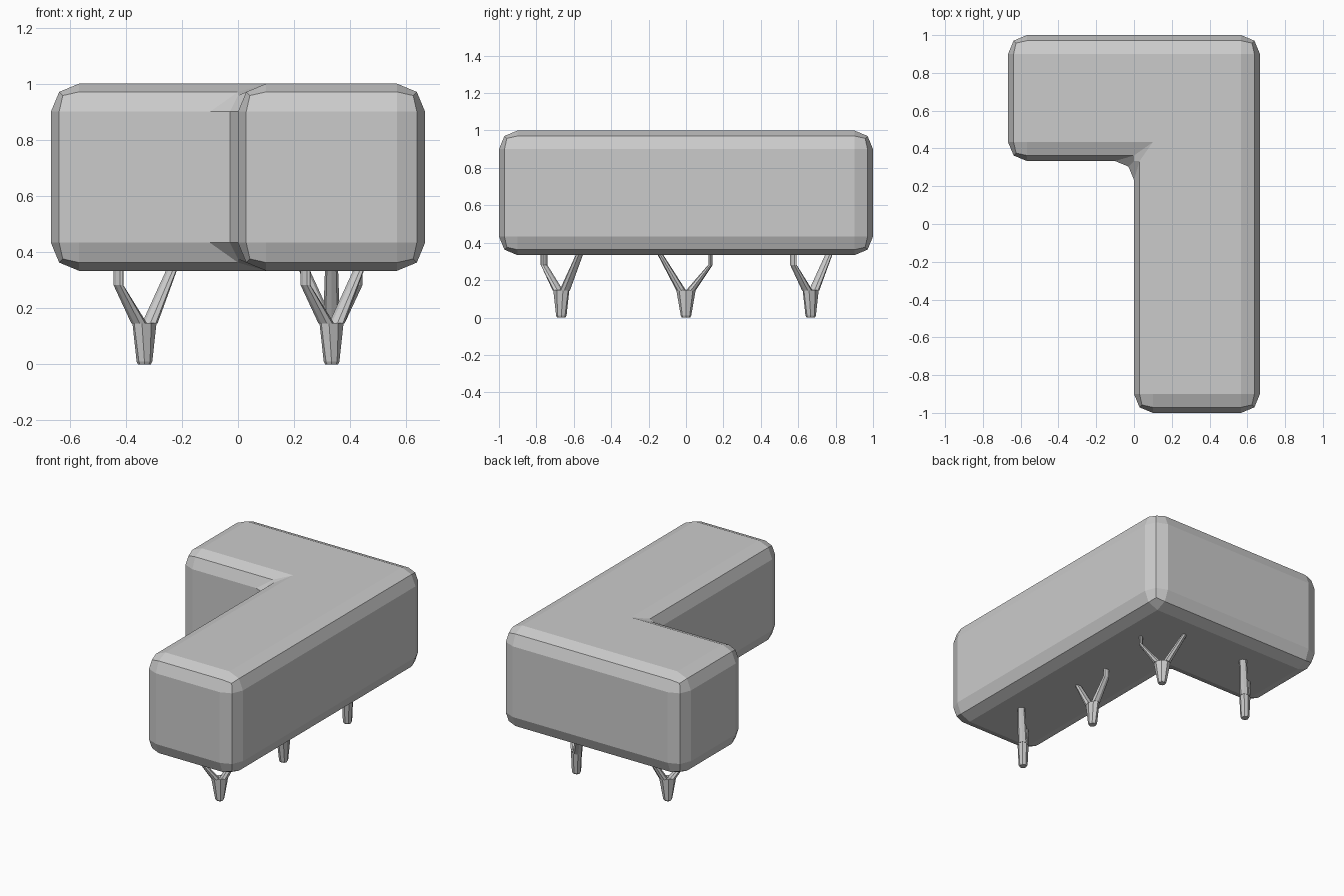
import bpy, bmesh, math

if "Cube" in bpy.data.objects:
    bpy.data.objects.remove(bpy.data.objects["Cube"])

C = 2 / 3      # size of one square cell of the L
BASE = 1 / 3   # underside height of the body


def finish(bm, name):
    bmesh.ops.recalc_face_normals(bm, faces=bm.faces)
    mesh = bpy.data.meshes.new(name)
    bm.to_mesh(mesh)
    bm.free()
    obj = bpy.data.objects.new(name, mesh)
    bpy.context.collection.objects.link(obj)
    return obj


def loft(bm, rings, sides=8):
    """Stack of horizontal elliptic rings: (u centre, u radius, v radius, z)."""
    loops = []
    for cu, ru, rv, z in rings:
        loops.append([bm.verts.new((cu + ru * math.cos(2 * math.pi * i / sides),
                                    rv * math.sin(2 * math.pi * i / sides), z))
                      for i in range(sides)])
    for a, b in zip(loops, loops[1:]):
        for i in range(sides):
            j = (i + 1) % sides
            bm.faces.new((a[i], a[j], b[j], b[i]))
    bm.faces.new(loops[0][::-1])
    bm.faces.new(loops[-1])


# L-shaped body with every edge rounded in two steps
bm = bmesh.new()
outline = [(0, -1), (C, -1), (C, 1), (-C, 1), (-C, BASE), (0, BASE)]
face = bm.faces.new([bm.verts.new((x, y, BASE)) for x, y in outline])
top = bmesh.ops.extrude_face_region(bm, geom=[face])["geom"]
bmesh.ops.translate(bm, vec=(0, 0, C),
                    verts=[g for g in top if isinstance(g, bmesh.types.BMVert)])
body = finish(bm, "body")
bevel = body.modifiers.new("rounding", "BEVEL")
bevel.width = 0.1
bevel.segments = 2
bevel.limit_method = "ANGLE"

# Forked legs, one per cell, each turned so its kneed branch points along the angle
legs = [(C / 2, -C, 225), (C / 2, 0, 90), (C / 2, C, -45), (-C / 2, C, 225)]
for n, (x, y, angle) in enumerate(legs, 1):
    bm = bmesh.new()
    # trunk
    loft(bm, [(0, .023, .023, 0), (0, .028, .028, .01), (0, .052, .034, .148)])
    # kneed branch
    loft(bm, [(.026, .026, .03, .145), (.131, .012, .023, .282), (.131, .012, .023, .35)])
    # straight branch
    loft(bm, [(-.026, .026, .03, .145), (-.145, .014, .023, .35)])
    leg = finish(bm, f"forked_leg_{n}")
    leg.location = (x, y, 0)
    leg.rotation_euler.z = math.radians(angle)
